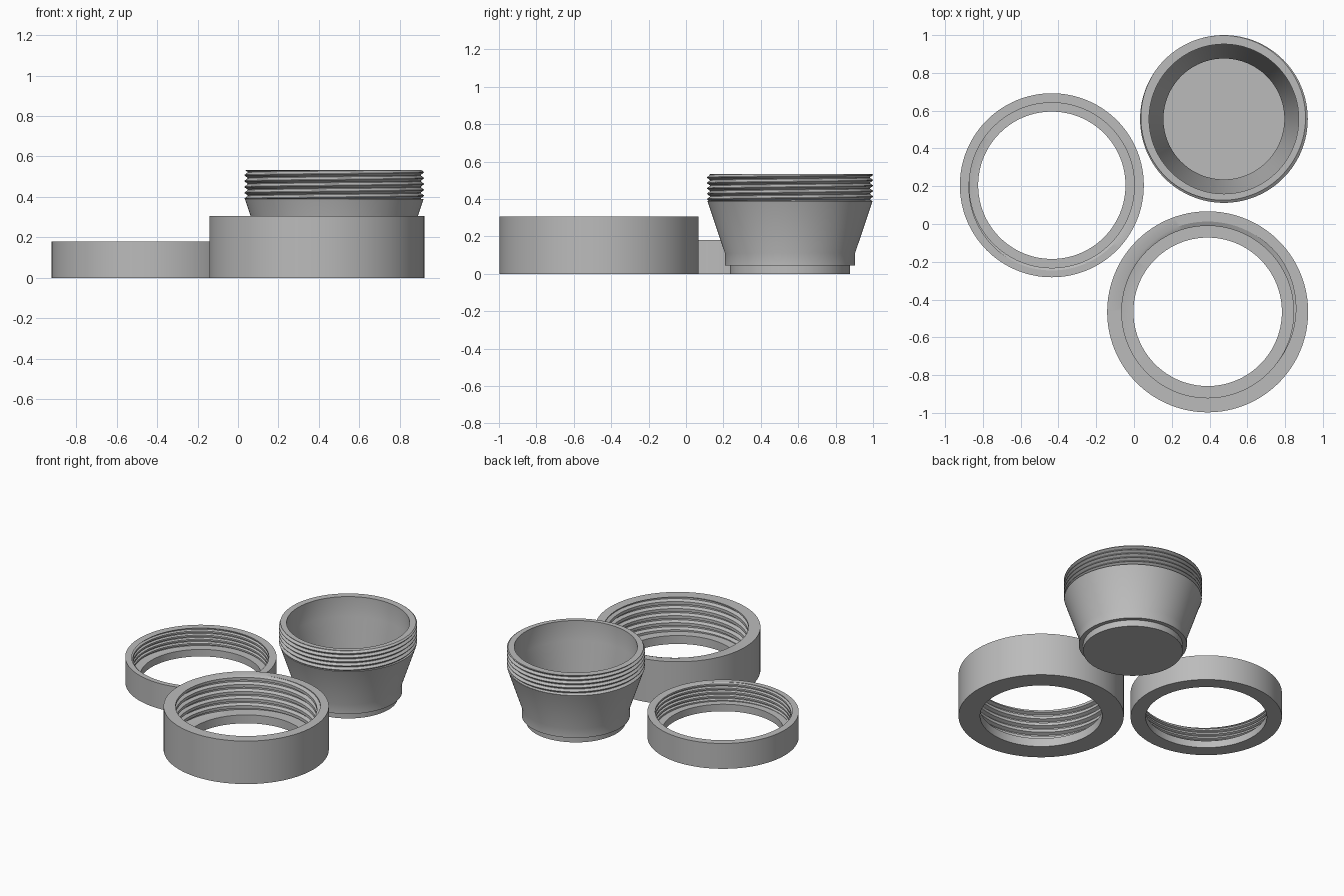
import bpy, bmesh, math

if "Cube" in bpy.data.objects:
    bpy.data.objects.remove(bpy.data.objects["Cube"])

SEG = 128
grey = bpy.data.materials.new("plain grey")
grey.diffuse_color = (0.5, 0.5, 0.5, 1)
grey.use_nodes = True
grey.node_tree.nodes["Principled BSDF"].inputs["Base Color"].default_value = grey.diffuse_color


def helix_section(z0, z1, pitch, shape, turn):
    """Thread outline at one angle: helical (r, z) rows clamped to z0..z1."""
    def radius(z):
        p = ((z - z0) / pitch - turn) % 1.0
        for (a, ra), (b, rb) in zip(shape, shape[1:]):
            if a <= p <= b:
                return ra + (rb - ra) * (p - a) / (b - a)
    rows = []
    for k in range(-2, math.ceil((z1 - z0) / pitch) + 2):
        for p, r in shape[:-1]:
            z = z0 + (k + p + turn) * pitch
            c = min(max(z, z0), z1)
            rows.append((r if c == z else radius(c), c))
    return rows


def threaded_part(name, centre, before, thread, after, closed):
    """Revolve an outline that has a helical thread between two plain runs."""
    bm = bmesh.new()
    cols = []
    for i in range(SEG + 1):
        t = i / SEG
        a = 2 * math.pi * t
        outline = before + helix_section(*thread, t) + after
        cols.append([bm.verts.new((r * math.cos(a), r * math.sin(a), z))
                     for r, z in outline])
    n = len(cols[0])
    for c, d in zip(cols, cols[1:]):
        for j in range(n if closed else n - 1):
            k = (j + 1) % n
            bm.faces.new((c[j], d[j], d[k], c[k]))
    bmesh.ops.remove_doubles(bm, verts=bm.verts, dist=1e-5)
    bmesh.ops.recalc_face_normals(bm, faces=bm.faces)
    mesh = bpy.data.meshes.new(name)
    bm.to_mesh(mesh)
    bm.free()
    mesh.materials.append(grey)
    ob = bpy.data.objects.new(name, mesh)
    ob.location = (*centre, 0)
    bpy.context.collection.objects.link(ob)
    bpy.ops.object.select_all(action='DESELECT')
    ob.select_set(True)
    bpy.context.view_layer.objects.active = ob
    bpy.ops.object.shade_smooth_by_angle(angle=math.radians(25))


def ring(name, centre, outer, hole, height, ledge, pitch, minor, major):
    """Collar with a plain ledge at the bottom and an internal thread above."""
    shape = [(0, minor), (0.4, minor), (0.6, major), (0.8, major), (1, minor)]
    threaded_part(name, centre,
                  [(outer, height), (outer, 0), (hole, 0), (hole, ledge)],
                  (ledge, height, pitch, shape), [], True)


# low and tall threaded collars
ring("low_ring", (-0.435, 0.205), 0.487, 0.39, 0.18, 0.05, 0.029, 0.437, 0.451)
ring("tall_ring", (0.39, -0.465), 0.532, 0.393, 0.305, 0.06, 0.05, 0.455, 0.478)

# tapered cup with a foot, an external thread and a hollow inside
threaded_part(
    "cup", (0.476, 0.556),
    [(0, 0), (0.32, 0), (0.32, 0.045), (0.348, 0.045), (0.348, 0.11), (0.442, 0.39)],
    (0.39, 0.532, 0.029,
     [(0, 0.428), (0.1, 0.428), (0.5, 0.444), (0.6, 0.444), (1, 0.428)]),
    [(0.396, 0.532), (0.396, 0.39), (0.32, 0.11), (0.32, 0.06), (0, 0.06)], False)
